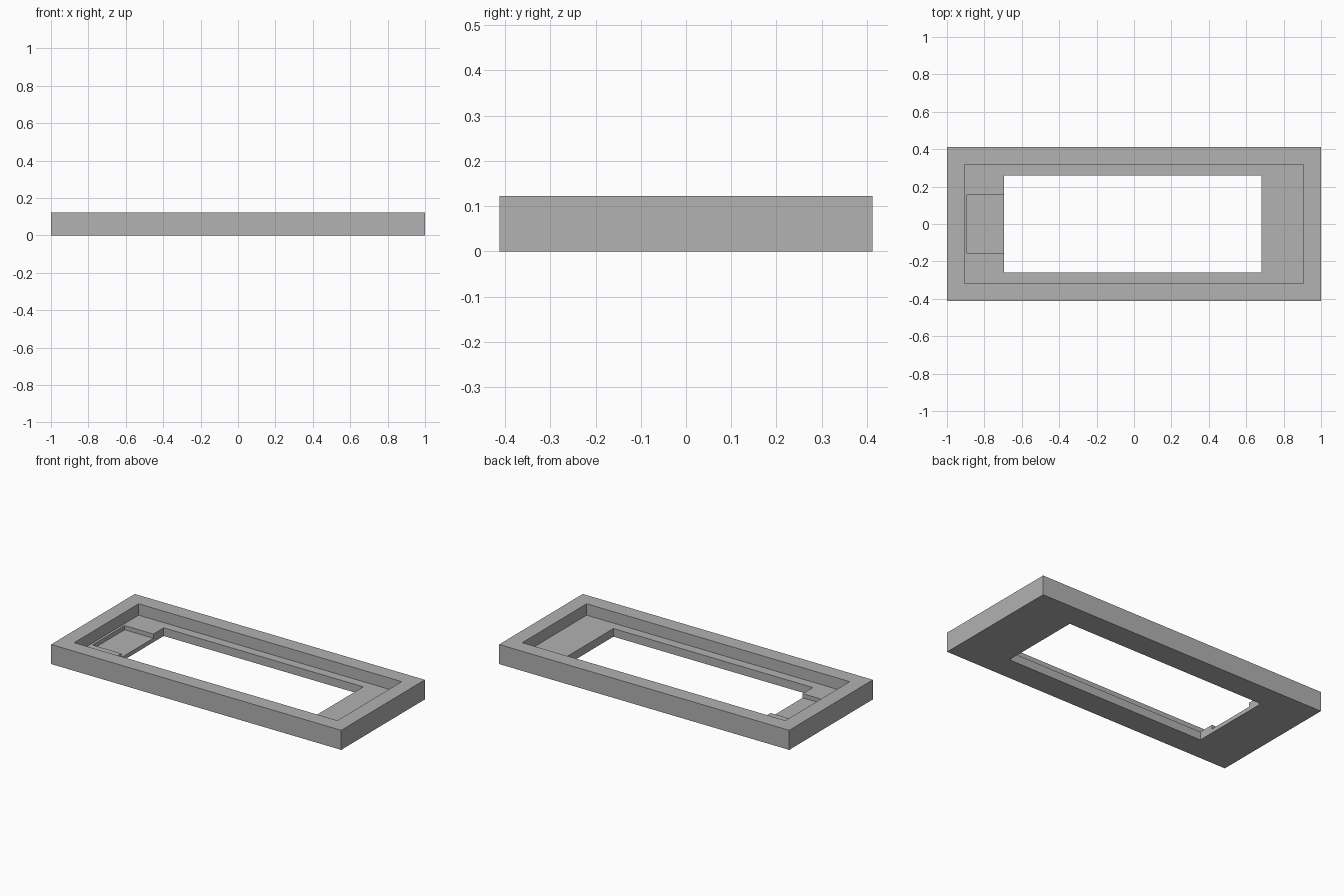
import bpy

old = bpy.data.objects.get("Cube")
if old:
    bpy.data.objects.remove(old, do_unlink=True)

# One plain grey
grey = bpy.data.materials.new("plain_grey")
grey.use_nodes = True
colour = (0.445, 0.445, 0.445, 1)
grey.diffuse_color = colour
grey.node_tree.nodes["Principled BSDF"].inputs["Base Color"].default_value = colour


def box(name, x, y, z):
    """Box spanning the (min, max) range on each axis."""
    bpy.ops.mesh.primitive_cube_add(size=1)
    ob = bpy.context.object
    ob.name = name
    ob.location = [(a + b) / 2 for a, b in (x, y, z)]
    ob.scale = [b - a for a, b in (x, y, z)]
    bpy.ops.object.transform_apply(location=True, rotation=False, scale=True)
    ob.data.materials.append(grey)
    return ob


def cut(target, cutter):
    """Subtract the cutter from the target, then discard it."""
    cutter.hide_render = True
    mod = target.modifiers.new("cut", "BOOLEAN")
    mod.operation = "DIFFERENCE"
    mod.solver = "EXACT"
    mod.object = cutter
    bpy.context.view_layer.objects.active = target
    bpy.ops.object.modifier_apply(modifier=mod.name)
    bpy.data.objects.remove(cutter, do_unlink=True)


HEIGHT, LEDGE, POCKET, ABOVE = 0.122, 0.051, 0.025, 0.3

# Outer block of the frame
frame = box("bezel_frame", (-1, 1), (-0.412, 0.412), (0, HEIGHT))

# Shallow recess that leaves the rim standing
cut(frame, box("recess_cutter", (-0.907, 0.907), (-0.317, 0.317), (LEDGE, ABOVE)))

# Window through the floor
cut(frame, box("window_cutter", (-0.694, 0.681), (-0.258, 0.26), (-ABOVE, ABOVE)))

# Lower pocket beside the window, open towards it
cut(frame, box("pocket_cutter", (-0.892, -0.6), (-0.158, 0.158), (POCKET, ABOVE)))
